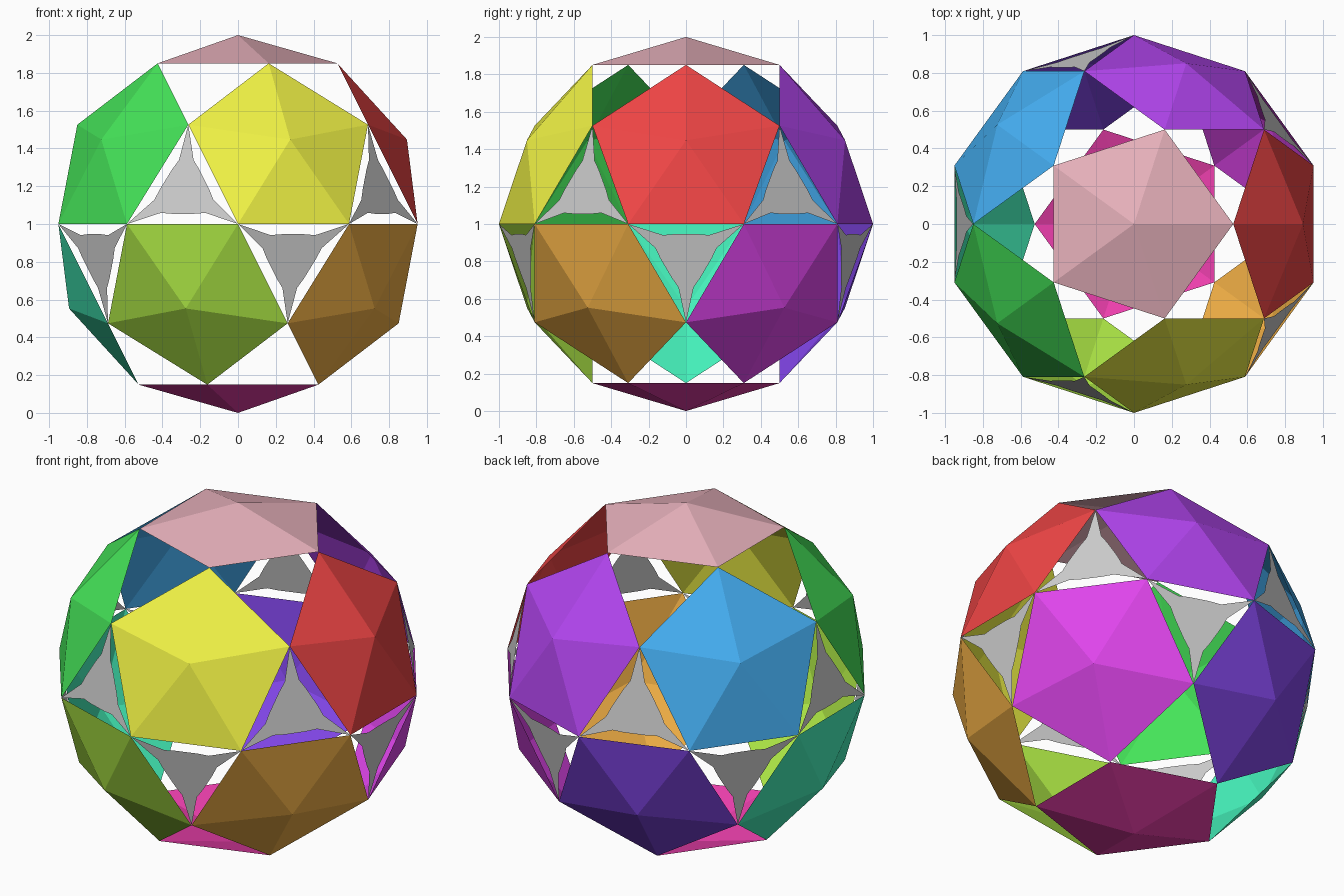
import bpy
from math import pi, sin, cos, radians, sqrt, atan, acos
from mathutils import Matrix, Vector

if "Cube" in bpy.data.objects:
    bpy.data.objects.remove(bpy.data.objects["Cube"])

PHI = (1 + sqrt(5)) / 2
EDGE = 1 / PHI                       # edge of the ball frame of radius 1
PENT_R = EDGE / (2 * sin(pi / 5))
PENT_D = sqrt(1 - PENT_R ** 2)
TRI_R = EDGE / sqrt(3)
TRI_D = sqrt(1 - TRI_R ** 2)
PENT_TILT = atan(2)
TRI_TILT = acos(TRI_R / 2 / TRI_D * cos(0) * sqrt(1 - (TRI_R / 2 / TRI_D) ** 2) / sqrt(1 - (TRI_R / 2 / TRI_D) ** 2))


def place(name, verts, faces, tilt, azimuth, color=None):
    """Tilt a panel from the pole, swing it round z and lift the ball to the ground."""
    m = (Matrix.Translation((0, 0, 1)) @ Matrix.Rotation(azimuth, 4, 'Z')
         @ Matrix.Rotation(tilt, 4, 'Y'))
    mesh = bpy.data.meshes.new(name)
    mesh.from_pydata([m @ Vector(v) for v in verts], [], faces)
    obj = bpy.data.objects.new(name, mesh)
    bpy.context.collection.objects.link(obj)
    if color:
        mat = bpy.data.materials.new(name + "_paint")
        mat.diffuse_color = (*color, 1)
        mat.use_nodes = True
        mat.node_tree.nodes["Principled BSDF"].inputs["Base Color"].default_value = mat.diffuse_color
        mesh.materials.append(mat)


def pyramid(name, tilt, azimuth, phase, color):
    """Open five-sided shallow pyramid with its tip on the sphere."""
    verts = [(PENT_R * cos(phase + i * 2 * pi / 5),
              PENT_R * sin(phase + i * 2 * pi / 5), PENT_D) for i in range(5)]
    faces = [(i, (i + 1) % 5, 5) for i in range(5)]
    place(name, verts + [(0, 0, 1)], faces, tilt, azimuth, color)


def web(name, tilt, azimuth, phase):
    """Flat three-pointed plate with tapering arms."""
    corners = [Vector((TRI_R * cos(phase + i * 2 * pi / 3),
                       TRI_R * sin(phase + i * 2 * pi / 3), TRI_D)) for i in range(3)]
    verts = []
    for i in range(3):
        a, b = corners[i], corners[(i + 1) % 3]
        inward = -((a + b) / 2 - Vector((0, 0, TRI_D))).normalized()
        verts.append(a)
        for t, inset in ((0.3, 0.06), (0.4, 0.055), (0.6, 0.055), (0.7, 0.06)):
            verts.append(a.lerp(b, t) + inward * inset)
    place(name, verts, [tuple(range(len(verts)))], tilt, azimuth)


# Caps
pyramid("top_cap", 0, 0, 0, (0.80, 0.44, 0.50))
pyramid("bottom_cap", pi, 0, 0, (0.85, 0.05, 0.42))

# Two rings of coloured pyramids, with the grey plates between them
upper = [(0.87, 0.06, 0.06), (0.45, 0.06, 0.87), (0.06, 0.43, 0.90),
         (0.06, 0.78, 0.10), (0.87, 0.89, 0.06)]
lower = [(0.74, 0.06, 0.84), (0.22, 0.06, 0.80), (0.06, 0.89, 0.50),
         (0.42, 0.80, 0.06), (0.88, 0.43, 0.06)]
# Slope of the equatorial triangles, from their centroid height
TRI_TILT = acos(cos(radians(54)) ** 0 * sin(2 * pi / 5) * PENT_R * sin(PENT_TILT) / 3 * sqrt(1.25)
                / sin(2 * pi / 5) / TRI_D)
for k in range(5):
    a = k * 2 * pi / 5
    pyramid(f"upper_pyramid_{k}", PENT_TILT, a, pi, upper[k])
    pyramid(f"lower_pyramid_{k}", pi - PENT_TILT, a + pi / 5, 0, lower[k])
    web(f"upper_plate_{k}", TRI_TILT, a + pi / 5, pi)
    web(f"lower_plate_{k}", pi - TRI_TILT, a, 0)
